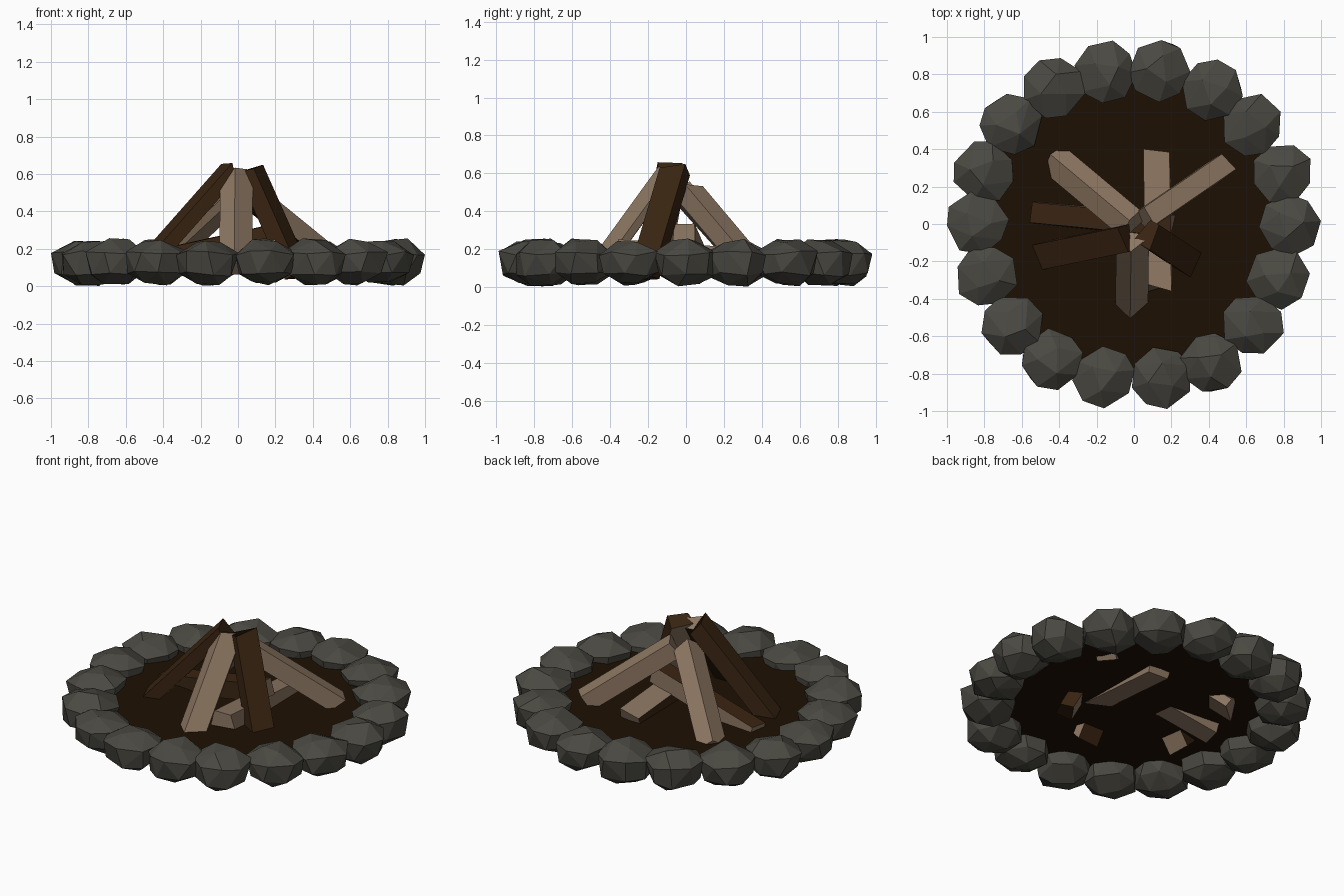
import bpy, bmesh, random
from math import sin, cos, pi, radians, atan2
from mathutils import Vector

if "Cube" in bpy.data.objects:
    bpy.data.objects.remove(bpy.data.objects["Cube"])

random.seed(7)


def material(name, rgb):
    m = bpy.data.materials.new(name)
    m.diffuse_color = (*rgb, 1)
    m.use_nodes = True
    m.node_tree.nodes["Principled BSDF"].inputs["Base Color"].default_value = m.diffuse_color
    return m


STONE = material("stone", (0.068, 0.065, 0.053))
BARK = material("bark", (0.042, 0.018, 0.006))
WOOD = material("split_wood", (0.26, 0.18, 0.12))
SOIL = material("soil", (0.012, 0.005, 0.001))


def finish(name, bm, *mats):
    bmesh.ops.recalc_face_normals(bm, faces=bm.faces)
    me = bpy.data.meshes.new(name)
    bm.to_mesh(me)
    bm.free()
    for m in mats:
        me.materials.append(m)
    ob = bpy.data.objects.new(name, me)
    bpy.context.collection.objects.link(ob)
    return ob


def stone(name, x, y):
    """Faceted boulder: convex hull of jittered rings, fitted to its size."""
    bm = bmesh.new()
    turn = random.uniform(0, 2 * pi)
    for z, r, n in ((-.117, .07, 3), (-.065, .15, 7), (.045, .166, 8), (.112, .075, 3)):
        shift = turn + random.uniform(-.4, .4)
        for i in range(n):
            a = shift + 2 * pi * (i + random.uniform(-.15, .15)) / n
            rr = r * random.uniform(.95, 1.05)
            bm.verts.new((x + rr * cos(a), y + rr * sin(a),
                          .132 + z + random.uniform(-.013, .013)))
    bmesh.ops.convex_hull(bm, input=bm.verts)
    loose = [v for v in bm.verts if not v.link_faces]
    bmesh.ops.delete(bm, geom=loose, context='VERTS')
    bmesh.ops.dissolve_limit(bm, angle_limit=radians(7), verts=bm.verts, edges=bm.edges)
    return finish(name, bm, STONE)


def log(name, top, base, section, bark=(), bark_ends=False):
    """Split log swept from top to base; section points are (side, outward)."""
    top, base = Vector(top), Vector(base)
    axis = (base - top).normalized()
    side = Vector((0, 0, 1)).cross(axis).normalized()
    out = axis.cross(side).normalized()
    if out.z < 0:
        out, side = -out, -side
    bm = bmesh.new()
    rings = []
    for p in (top, base):
        rings.append([bm.verts.new(p + side * u + out * v + axis * random.uniform(-.025, .025))
                      for u, v in section])
    n = len(section)
    for i in range(n):
        j = (i + 1) % n
        f = bm.faces.new((rings[0][i], rings[0][j], rings[1][j], rings[1][i]))
        f.material_index = 1 if i in bark else 0
    for r in rings:
        bm.faces.new(r).material_index = int(bark_ends)
    return finish(name, bm, WOOD, BARK)


# Ring of stones
CENTRES = [(.83, 0), (.79, .27), (.63, .53), (.42, .715), (.14, .825), (-.15, .815),
           (-.43, .73), (-.66, .535), (-.80, .28), (-.84, .005), (-.79, -.28), (-.65, -.54),
           (-.44, -.73), (-.165, -.82), (.145, -.82), (.41, -.745), (.635, -.54), (.77, -.29)]
for k, (x, y) in enumerate(CENTRES):
    stone(f"ring_stone_{k + 1}", x, y)

# Soil bed inside the ring
bm = bmesh.new()
bmesh.ops.create_circle(bm, cap_ends=True, segments=18, radius=.82)
for v in bm.verts:
    v.co.z = .14
finish("soil_bed", bm, SOIL)

# Cross-sections of the split logs
square = [(-.06, -.05), (.06, -.055), (.055, .05), (-.055, .055)]
wide = [(-.07, -.05), (.07, -.045), (.075, .03), (-.065, .05)]
ridge = [(-.07, -.05), (.07, -.05), (.09, -.01), (-.005, .06), (-.085, 0)]

# Standing logs leaning together
log("leaning_log_right_back", (.05, .02, .50), (.48, .315, .15), square, (0,))
log("leaning_log_left_back", (-.01, .0, .50), (-.44, .36, .10), ridge)
log("leaning_log_left", (-.04, -.075, .62), (-.50, -.17, .10), wide, (1, 2, 3), True)
log("leaning_log_right", (.075, -.055, .625), (.33, -.225, .05), wide, (1, 2, 3), True)
log("leaning_log_front", (-.01, -.09, .61), (-.015, -.46, .10), ridge, (0,))

# Fallen logs lying across the bed
log("lying_log_lower", (.135, -.34, .20), (.125, .38, .15), wide, (1,))
log("lying_log_upper", (.2, -.01, .28), (-.53, .06, .12), square, (1, 2))
